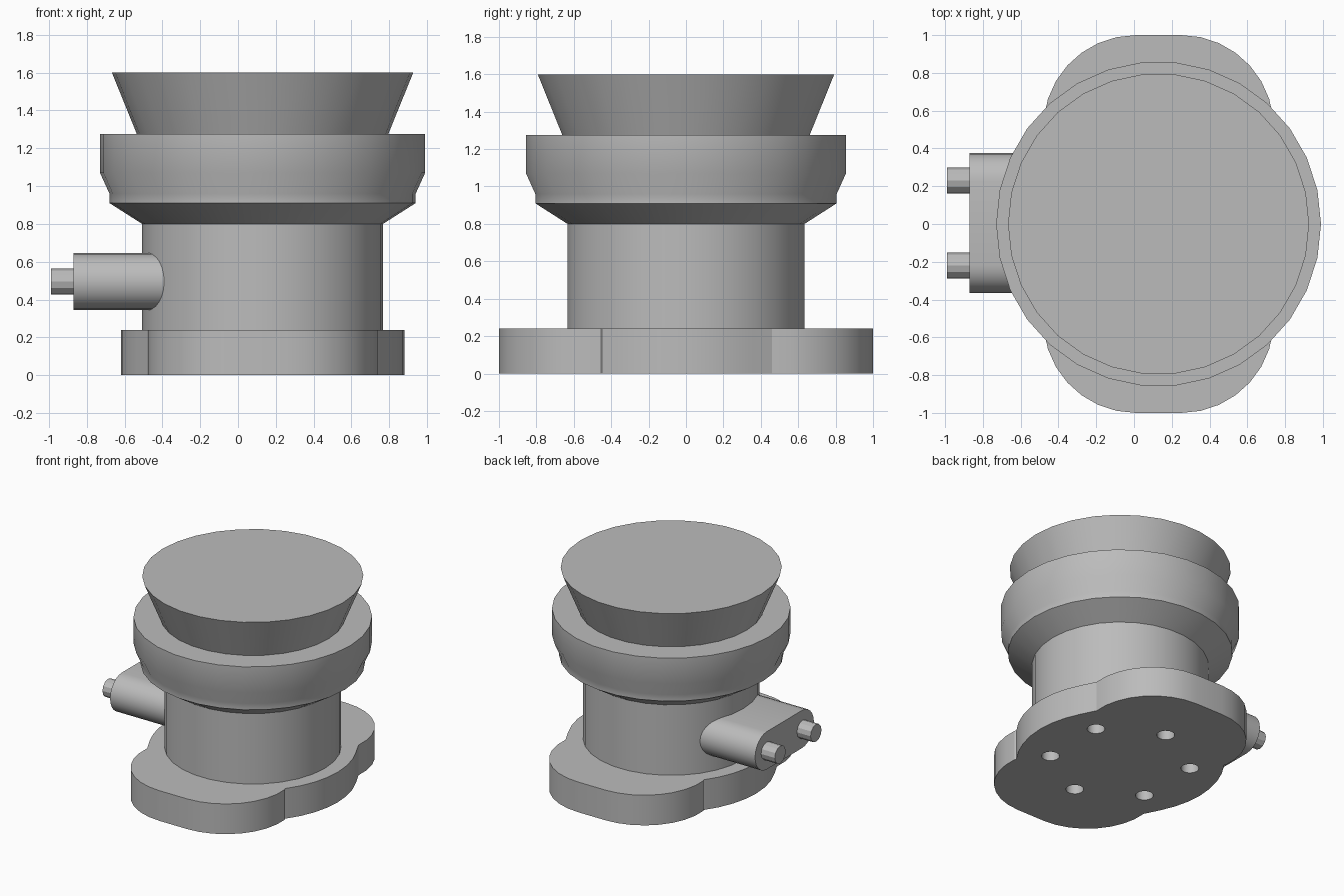
import bpy, bmesh
from math import sin, cos, pi, radians, atan2

cube = bpy.data.objects.get("Cube")
if cube:
    bpy.data.objects.remove(cube, do_unlink=True)

AXIS_X = 0.13   # centre line of the turned parts
SEGMENTS = 30

grey = bpy.data.materials.new("plain grey")
grey.use_nodes = True
colour = (0.5, 0.5, 0.5, 1)
grey.diffuse_color = colour
grey.node_tree.nodes["Principled BSDF"].inputs["Base Color"].default_value = colour


def finish(name, bm):
    bmesh.ops.recalc_face_normals(bm, faces=bm.faces)
    mesh = bpy.data.meshes.new(name)
    bm.to_mesh(mesh)
    bm.free()
    mesh.materials.append(grey)
    obj = bpy.data.objects.new(name, mesh)
    bpy.context.collection.objects.link(obj)
    bpy.ops.object.select_all(action='DESELECT')
    obj.select_set(True)
    bpy.context.view_layer.objects.active = obj
    bpy.ops.object.shade_smooth_by_angle(angle=radians(25))
    return obj


def arc(cx, cy, r, start, end, steps):
    angles = [start + (end - start) * i / steps for i in range(steps + 1)]
    return [(cx + r * cos(a), cy + r * sin(a)) for a in angles]


def turned(name, profile):
    """Closed solid of revolution from (radius, height) pairs."""
    bm = bmesh.new()
    rings = [[bm.verts.new((AXIS_X + r * cos(2 * pi * i / SEGMENTS),
                            r * sin(2 * pi * i / SEGMENTS), z))
              for i in range(SEGMENTS)] for r, z in profile]
    for low, high in zip(rings, rings[1:]):
        for i in range(SEGMENTS):
            j = (i + 1) % SEGMENTS
            bm.faces.new((low[i], low[j], high[j], high[i]))
    bm.faces.new(rings[0])
    bm.faces.new(rings[-1])
    return finish(name, bm)


def prism_x(name, outline, x0, x1):
    """Extrude a (y, z) outline along x."""
    bm = bmesh.new()
    face = bm.faces.new([bm.verts.new((x0, y, z)) for y, z in outline])
    out = bmesh.ops.extrude_face_region(bm, geom=[face])["geom"]
    bmesh.ops.translate(bm, vec=(x1 - x0, 0, 0),
                        verts=[v for v in out if isinstance(v, bmesh.types.BMVert)])
    return finish(name, bm)


# Base plate: round plate with a wide rounded lobe at front and back
notch = atan2(0.45, 0.6)
lobe = arc(0.12, 0.51, 0.49, -0.1, pi / 2, 8)
lobe += [(-x, y) for x, y in reversed(lobe)]
half = arc(0, 0, 0.75, -notch, notch, 8)[:-1] + lobe
outline = half + [(-x, -y) for x, y in half]

bm = bmesh.new()
loops = [outline]
for k in range(6):  # six bolt holes
    a = radians(30 + 60 * k)
    loops.append(arc(0.51 * cos(a), 0.51 * sin(a), 0.065, 0, 2 * pi, 16)[:-1])
edges = []
for loop in loops:
    verts = [bm.verts.new((AXIS_X + x, y, 0)) for x, y in loop]
    edges += [bm.edges.new((v, verts[i - 1])) for i, v in enumerate(verts)]
bmesh.ops.triangle_fill(bm, edges=edges, use_beauty=True)
out = bmesh.ops.extrude_face_region(bm, geom=bm.faces[:])["geom"]
bmesh.ops.translate(bm, vec=(0, 0, 0.24),
                    verts=[v for v in out if isinstance(v, bmesh.types.BMVert)])
finish("base_plate", bm)

# Turned column, collar and flared top
turned("column", [(0.637, 0.24), (0.637, 0.8)])
turned("collar", [(0.637, 0.8), (0.81, 0.91), (0.81, 0.96),
                  (0.86, 1.07), (0.86, 1.275)])
turned("flared_top", [(0.665, 1.275), (0.797, 1.6)])

# Side connector with two pins
Y0, Z0 = 0.005, 0.495
stadium = (arc(Y0 + 0.22, Z0, 0.15, -pi / 2, pi / 2, 12)
           + arc(Y0 - 0.22, Z0, 0.15, pi / 2, 3 * pi / 2, 12))
prism_x("connector", stadium, -0.87, -0.2)
for side, label in ((1, "back"), (-1, "front")):
    prism_x(label + "_pin", arc(Y0 + side * 0.225, Z0, 0.069, 0, 2 * pi, 12)[:-1],
            -0.99, -0.86)
